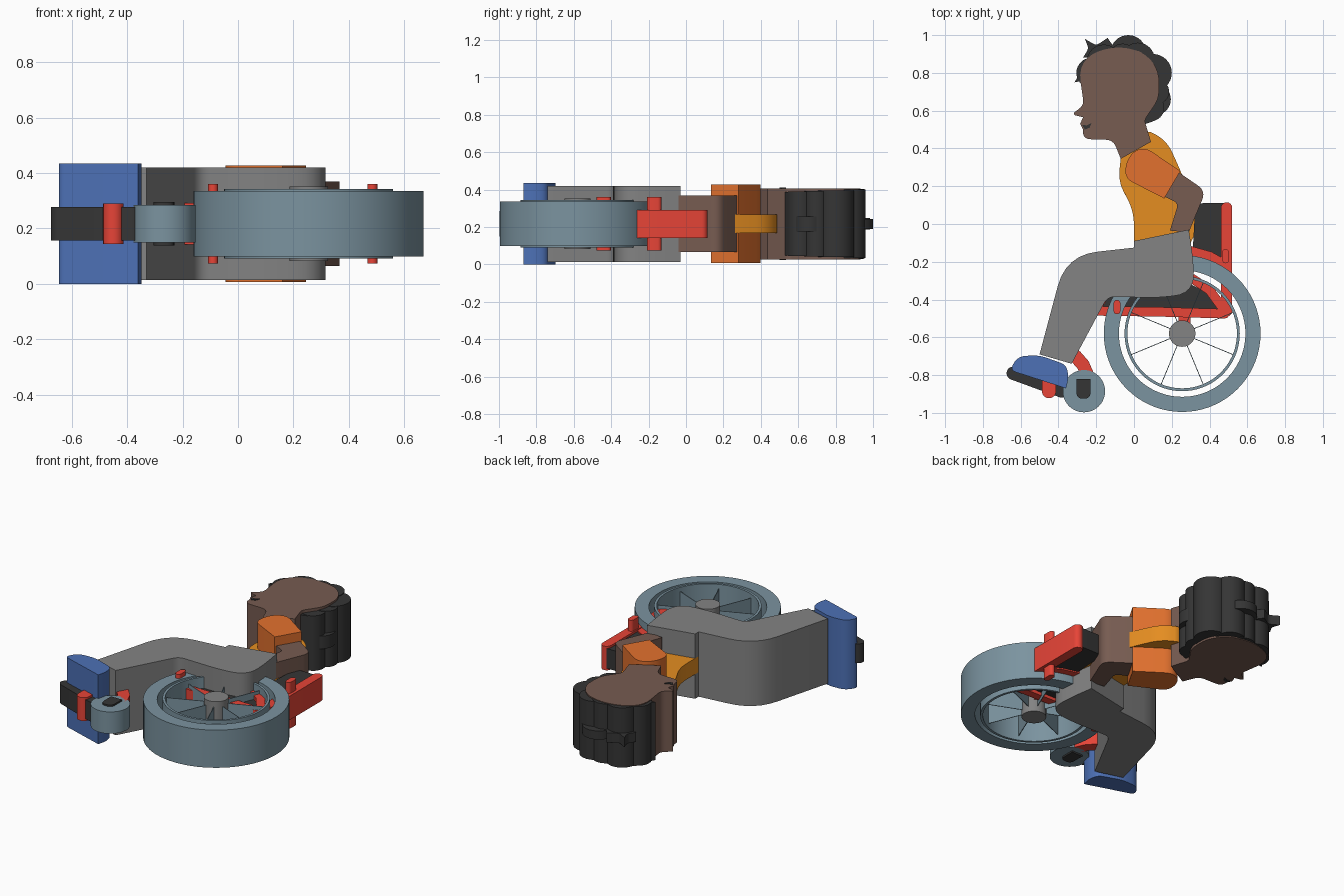
import bpy, bmesh, math
from mathutils import Vector

cube = bpy.data.objects.get("Cube")
if cube:
    bpy.data.objects.remove(cube, do_unlink=True)

MID = 0.217  # middle layer that every part is centred on


def material(name, red, green, blue):
    mat = bpy.data.materials.new(name)
    colour = [(c / 255) ** 2.2 for c in (red, green, blue)] + [1]
    mat.diffuse_color = colour
    mat.use_nodes = True
    node = next(n for n in mat.node_tree.nodes if n.type == 'BSDF_PRINCIPLED')
    node.inputs["Base Color"].default_value = colour
    return mat


skin = material("brown skin", 118, 92, 82)
dark = material("charcoal", 56, 56, 56)
yellow = material("amber shirt", 228, 140, 38)
orange = material("orange sleeve", 226, 113, 50)
grey = material("grey trousers", 130, 130, 130)
blue = material("blue shoe", 78, 112, 180)
red = material("red frame", 230, 70, 58)
steel = material("blue grey wheel", 122, 146, 158)


def finish(name, bm, mat, smooth=True):
    bmesh.ops.recalc_face_normals(bm, faces=bm.faces)
    mesh = bpy.data.meshes.new(name)
    bm.to_mesh(mesh)
    bm.free()
    mesh.materials.append(mat)
    obj = bpy.data.objects.new(name, mesh)
    bpy.context.collection.objects.link(obj)
    if smooth:
        bpy.ops.object.select_all(action='DESELECT')
        obj.select_set(True)
        bpy.context.view_layer.objects.active = obj
        bpy.ops.object.shade_smooth_by_angle(angle=math.radians(30))
    return obj


def fillet(points):
    """Round each corner given as (x, y, cut length)."""
    result = []
    for i, p in enumerate(points):
        corner = Vector(p[:2])
        if len(p) < 3:
            result.append(corner)
            continue
        ends = [Vector(points[(i + s) % len(points)][:2]) for s in (-1, 1)]
        a, b = [corner + (e - corner).normalized() * p[2] for e in ends]
        for k in range(7):
            t = k / 6
            result.append(a * (1 - t) ** 2 + corner * 2 * t * (1 - t) + b * t * t)
    return result


def slab(name, points, half, mat):
    """Extrude an outline equally to both sides of the middle layer."""
    bm = bmesh.new()
    face = bm.faces.new([bm.verts.new((p[0], p[1], MID - half)) for p in fillet(points)])
    grown = bmesh.ops.extrude_face_region(bm, geom=[face])["geom"]
    verts = [g for g in grown if isinstance(g, bmesh.types.BMVert)]
    bmesh.ops.translate(bm, verts=verts, vec=(0, 0, 2 * half))
    return finish(name, bm, mat)


def disc(name, x, y, radius, half, mat, sides=48):
    turn = 2 * math.pi / sides
    return slab(name, [(x + radius * math.cos(i * turn), y + radius * math.sin(i * turn))
                       for i in range(sides)], half, mat)


def bar(name, path, width, half, mat):
    """Flat bar with round ends that follows a path."""
    path = [Vector(p) for p in path]
    r = width / 2
    sides = [[], []]
    for i, p in enumerate(path):
        d = (path[min(i + 1, len(path) - 1)] - path[max(i - 1, 0)]).normalized()
        n = Vector((-d.y, d.x)) * r
        sides[0].append(p + n)
        sides[1].append(p - n)

    def cap(p, d):
        start = math.atan2(d.y, d.x) + math.pi / 2
        return [p + r * Vector((math.cos(start - k * math.pi / 8), math.sin(start - k * math.pi / 8)))
                for k in range(1, 8)]
    outline = (sides[0] + cap(path[-1], path[-1] - path[-2])
               + sides[1][::-1] + cap(path[0], path[0] - path[1]))
    return slab(name, [tuple(p) for p in outline], half, mat)


def ring(name, x, y, inner, outer, half, mat):
    bm = bmesh.new()
    corners = [(inner, -half), (outer, -half), (outer, half), (inner, half)]
    verts = [bm.verts.new((x + r, y, MID + z)) for r, z in corners]
    edges = [bm.edges.new((verts[i - 1], verts[i])) for i in range(4)]
    bmesh.ops.spin(bm, geom=verts + edges, cent=(x, y, MID), axis=(0, 0, 1),
                   angle=2 * math.pi, steps=72, use_merge=True)
    bmesh.ops.remove_doubles(bm, verts=bm.verts, dist=0.0001)
    return finish(name, bm, mat)


# Large wheel with hand rim, hub and thin spokes
WX, WY = 0.255, -0.58
ring("tyre", WX, WY, 0.335, 0.415, 0.118, steel)
ring("hand_rim", WX, WY, 0.29, 0.305, 0.126, steel)
disc("hub", WX, WY, 0.07, 0.135, grey)
for i in range(8):
    a = math.pi * (i + 0.5) / 4
    d = Vector((math.cos(a), math.sin(a)))
    n = Vector((-d.y, d.x)) * 0.002
    c = Vector((WX, WY))
    slab("spoke", [tuple(c + d * r + n * s) for r, s in ((0.06, 1), (0.295, 1), (0.295, -1), (0.06, -1))],
         0.1, steel)

# Small front wheel with its fork
disc("caster_wheel", -0.265, -0.885, 0.112, 0.068, steel)
bar("caster_stem", [(-0.31, -0.70), (-0.27, -0.745), (-0.25, -0.79), (-0.25, -0.83)], 0.07, 0.068, red)
slab("caster_fork", [(-0.305, -0.82), (-0.305, -0.925, 0.035), (-0.23, -0.925, 0.035), (-0.23, -0.82)],
     0.078, dark)

# Foot rest
bar("foot_plate", [(-0.64, -0.79), (-0.38, -0.885)], 0.07, 0.06, dark)
bar("foot_rest_tube", [(-0.45, -0.82), (-0.45, -0.885)], 0.075, 0.073, red)

# Seat, back rest and frame
slab("seat", [(-0.14, -0.35), (0.3, -0.32), (0.4, -0.37), (0.46, -0.45), (-0.2, -0.45)], 0.055, dark)
slab("back_rest", [(0.31, -0.16), (0.325, 0.11, 0.04), (0.49, 0.11), (0.48, -0.2)], 0.062, dark)
bar("back_tube", [(0.49, 0.085), (0.49, -0.46)], 0.06, 0.075, red)
bar("seat_tube", [(-0.21, -0.46), (0.13, -0.465), (0.48, -0.475)], 0.05, 0.075, red)
bar("front_tube", [(-0.21, -0.46), (-0.14, -0.34)], 0.055, 0.075, red)
bar("seat_brace", [(-0.11, -0.44), (-0.05, -0.34)], 0.05, 0.075, red)
bar("side_guard", [(0.22, -0.27), (0.31, -0.29), (0.4, -0.35), (0.48, -0.46)], 0.05, 0.08, red)
bar("arm_rest", [(0.2, -0.15), (0.31, -0.145), (0.4, -0.17), (0.49, -0.22)], 0.05, 0.07, red)
slab("axle_post", [(0.235, -0.46), (0.3, -0.46), (0.3, -0.55), (0.235, -0.55)], 0.06, red)
for x, y in ((-0.21, -0.44), (-0.09, -0.44), (0.485, -0.17)):
    bar("frame_pin", [(x, y + 0.02), (x, y - 0.02)], 0.036, 0.144, red)

# Legs and shoes
slab("legs", [(0, -0.09), (0.29, -0.03), (0.31, -0.16, 0.05), (0.325, -0.37, 0.12), (0.12, -0.39, 0.05),
              (-0.14, -0.385, 0.04), (-0.33, -0.74), (-0.5, -0.69), (-0.36, -0.165, 0.17),
              (0, -0.125)], 0.203, grey)
slab("shoes", [(-0.655, -0.775, 0.03), (-0.62, -0.7, 0.05), (-0.5, -0.695, 0.04), (-0.36, -0.745, 0.03),
               (-0.345, -0.81, 0.03), (-0.36, -0.87)], 0.217, blue)

# Torso, sleeve and arm
slab("torso", [(0.07, 0.495, 0.03), (0.17, 0.45, 0.08), (0.27, 0.23, 0.1), (0.32, 0.05), (0.32, -0.06),
               (0.25, -0.2), (0, -0.2), (0, 0.09, 0.1), (-0.085, 0.21, 0.08), (-0.07, 0.35)],
     0.05, yellow)
slab("sleeve", [(-0.045, 0.34, 0.06), (0.04, 0.42, 0.07), (0.245, 0.28), (0.16, 0.135), (-0.045, 0.24, 0.04)],
     0.21, orange)
slab("arm", [(0.235, 0.275), (0.38, 0.175, 0.05), (0.29, -0.045), (0.19, -0.035), (0.235, 0.11, 0.03),
             (0.15, 0.15)], 0.152, skin)

# Head with neck, nose and mouth
slab("head", [(-0.3, 0.87, 0.12), (-0.265, 0.63, 0.03), (-0.33, 0.58, 0.025), (-0.27, 0.565), (-0.285, 0.53),
              (-0.27, 0.5), (-0.27, 0.45, 0.04), (-0.11, 0.445, 0.04), (-0.07, 0.345), (0.09, 0.435),
              (0.055, 0.55, 0.02), (0.13, 0.66, 0.04), (0.14, 0.86, 0.13), (-0.07, 0.96, 0.13)],
     0.19, skin)
slab("mouth", [(-0.275, 0.525), (-0.25, 0.522), (-0.225, 0.535), (-0.235, 0.51), (-0.26, 0.5)], 0.194, dark)

# Curly hair: overlapping round locks
for x, y, r, half in ((0.1, 0.8, 0.1, 0.178), (0.12, 0.7, 0.066, 0.175), (0.09, 0.615, 0.07, 0.172),
                      (0.02, 0.87, 0.09, 0.183), (-0.06, 0.88, 0.075, 0.186),
                      (-0.16, 0.86, 0.09, 0.187), (-0.225, 0.8, 0.08, 0.185)):
    disc("hair_curl", x, y, r, half, dark, 32)
slab("hair_fringe", [(-0.25, 0.86), (-0.315, 0.75), (-0.26, 0.76), (-0.2, 0.84)], 0.182, dark)
slab("hair_nape", [(0.05, 0.62), (0.15, 0.6), (0.12, 0.55, 0.02), (0.06, 0.53)], 0.17, dark)
slab("hair_forelock", [(-0.27, 0.88), (-0.24, 0.93, 0.02), (-0.26, 0.98), (-0.2, 0.945, 0.02), (-0.14, 0.985),
                       (-0.08, 0.9)], 0.03, dark)
disc("hair_crown", -0.03, 0.905, 0.095, 0.027, dark, 32)
disc("hair_back_curl", 0.11, 0.66, 0.085, 0.04, dark, 32)
